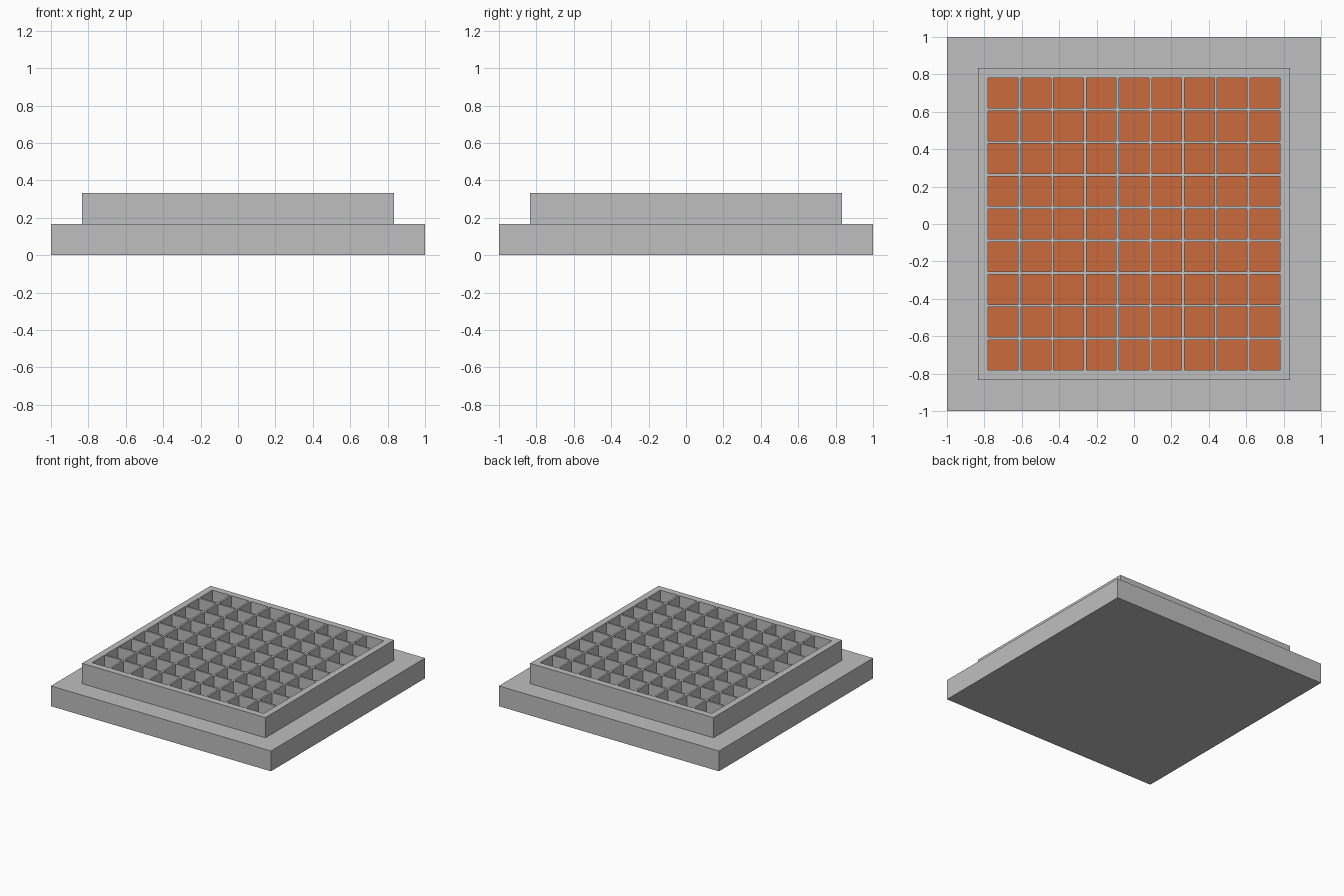
import bpy, bmesh

if "Cube" in bpy.data.objects:
    bpy.data.objects.remove(bpy.data.objects["Cube"])

def material(name, rgb):
    m = bpy.data.materials.new(name)
    m.diffuse_color = (*rgb, 1)
    m.use_nodes = True
    m.node_tree.nodes["Principled BSDF"].inputs["Base Color"].default_value = m.diffuse_color
    return m

grey = material("light_grey", (0.52, 0.52, 0.52))
orange = material("orange", (0.60, 0.147, 0.048))

def finish(bm, name, mat):
    mesh = bpy.data.meshes.new(name)
    bm.to_mesh(mesh)
    bm.free()
    mesh.materials.append(mat)
    obj = bpy.data.objects.new(name, mesh)
    bpy.context.collection.objects.link(obj)
    return obj

STEP = 1 / 6           # height of each tier
HALF = 5 / 6           # half width of the upper tier
N, INNER, GAP = 9, 0.78, 0.015
CELL = (2 * INNER - (N - 1) * GAP) / N

# Square base slab
bm = bmesh.new()
bmesh.ops.create_cube(bm, size=1)
for v in bm.verts:
    v.co = (v.co.x * 2, v.co.y * 2, (v.co.z + 0.5) * STEP)
finish(bm, "base_slab", grey)

# Grid lines: rim edge, both sides of every pocket, rim edge
lines = [-HALF]
for i in range(N):
    start = -INNER + i * (CELL + GAP)
    lines += [start, start + CELL]
lines.append(HALF)

def grid_faces(z, pockets):
    """Faces of the pocket floors, or of the rim and dividers around them."""
    bm = bmesh.new()
    vs = [[bm.verts.new((x, y, z)) for y in lines] for x in lines]
    for i in range(len(lines) - 1):
        for j in range(len(lines) - 1):
            if (i % 2 == 1 and j % 2 == 1) == pockets:
                bm.faces.new((vs[i][j], vs[i + 1][j],
                              vs[i + 1][j + 1], vs[i][j + 1]))
    bmesh.ops.delete(bm, geom=[v for v in bm.verts if not v.link_faces],
                     context='VERTS')
    return bm

# Upper tier: rim with crossing dividers
bm = grid_faces(STEP, False)
res = bmesh.ops.extrude_face_region(bm, geom=bm.faces[:], use_keep_orig=True)
for v in res["geom"]:
    if isinstance(v, bmesh.types.BMVert):
        v.co.z += STEP
bmesh.ops.recalc_face_normals(bm, faces=bm.faces[:])
finish(bm, "divider_tray", grey)

# Orange pocket floors
finish(grid_faces(STEP + 0.002, True), "pocket_floors", orange)
